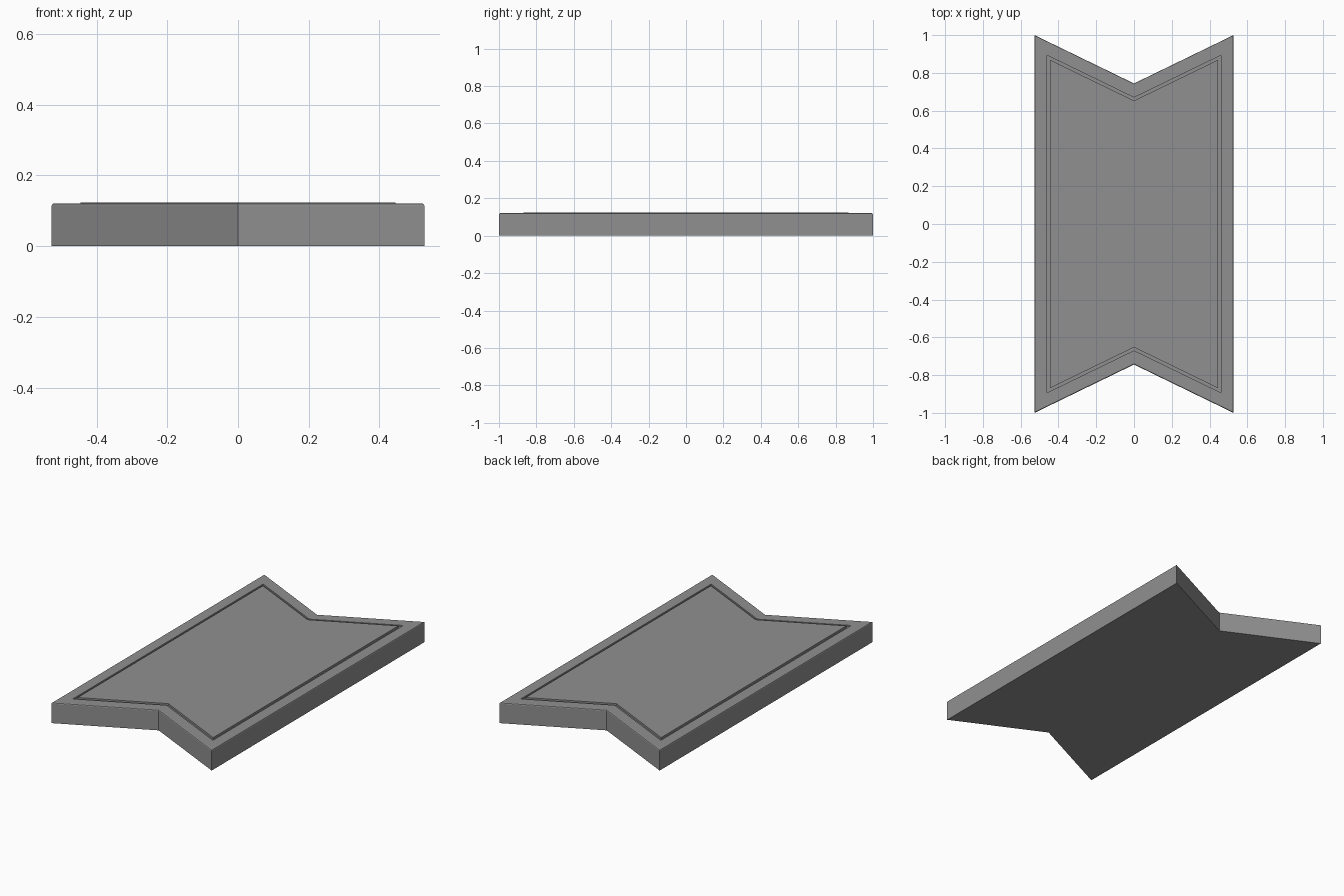
import bpy, bmesh, math

if "Cube" in bpy.data.objects:
    bpy.data.objects.remove(bpy.data.objects["Cube"])

HALF_W, NOTCH_Y, TIP_Y = 0.527, 0.744, 1.0
SLOPE = (TIP_Y - NOTCH_Y) / HALF_W


def outline(inset):
    """Swallow-tailed outline moved inward by an even margin."""
    w = HALF_W - inset
    n = NOTCH_Y - inset * math.sqrt(1 + SLOPE ** 2)
    t = n + SLOPE * w
    return [(-w, -t), (0, -n), (w, -t), (w, t), (0, n), (-w, t)]


def loft(name, profile):
    """Stack inset outlines (inset, z) into a closed solid."""
    bm = bmesh.new()
    rings = [[bm.verts.new((x, y, z)) for x, y in outline(d)] for d, z in profile]
    for a, b in zip(rings, rings[1:]):
        for i in range(6):
            j = (i + 1) % 6
            bm.faces.new((a[i], a[j], b[j], b[i]))
    bm.faces.new(rings[0][::-1])
    bm.faces.new(rings[-1])
    bmesh.ops.recalc_face_normals(bm, faces=bm.faces)
    mesh = bpy.data.meshes.new(name)
    bm.to_mesh(mesh)
    bm.free()
    obj = bpy.data.objects.new(name, mesh)
    bpy.context.collection.objects.link(obj)
    return obj


# Slab: softened top edge, flat rim, thin groove, slightly raised centre panel
slab = loft("notched_slab", [
    (0.0, 0.0), (0.0, 0.115), (0.002, 0.119), (0.006, 0.121),
    (0.067, 0.121), (0.067, 0.112),
    (0.082, 0.112), (0.082, 0.124),
])

# Dark grey finish
mat = bpy.data.materials.new("dark_grey")
mat.diffuse_color = (0.28, 0.28, 0.28, 1)
mat.use_nodes = True
mat.node_tree.nodes["Principled BSDF"].inputs["Base Color"].default_value = mat.diffuse_color
slab.data.materials.append(mat)
